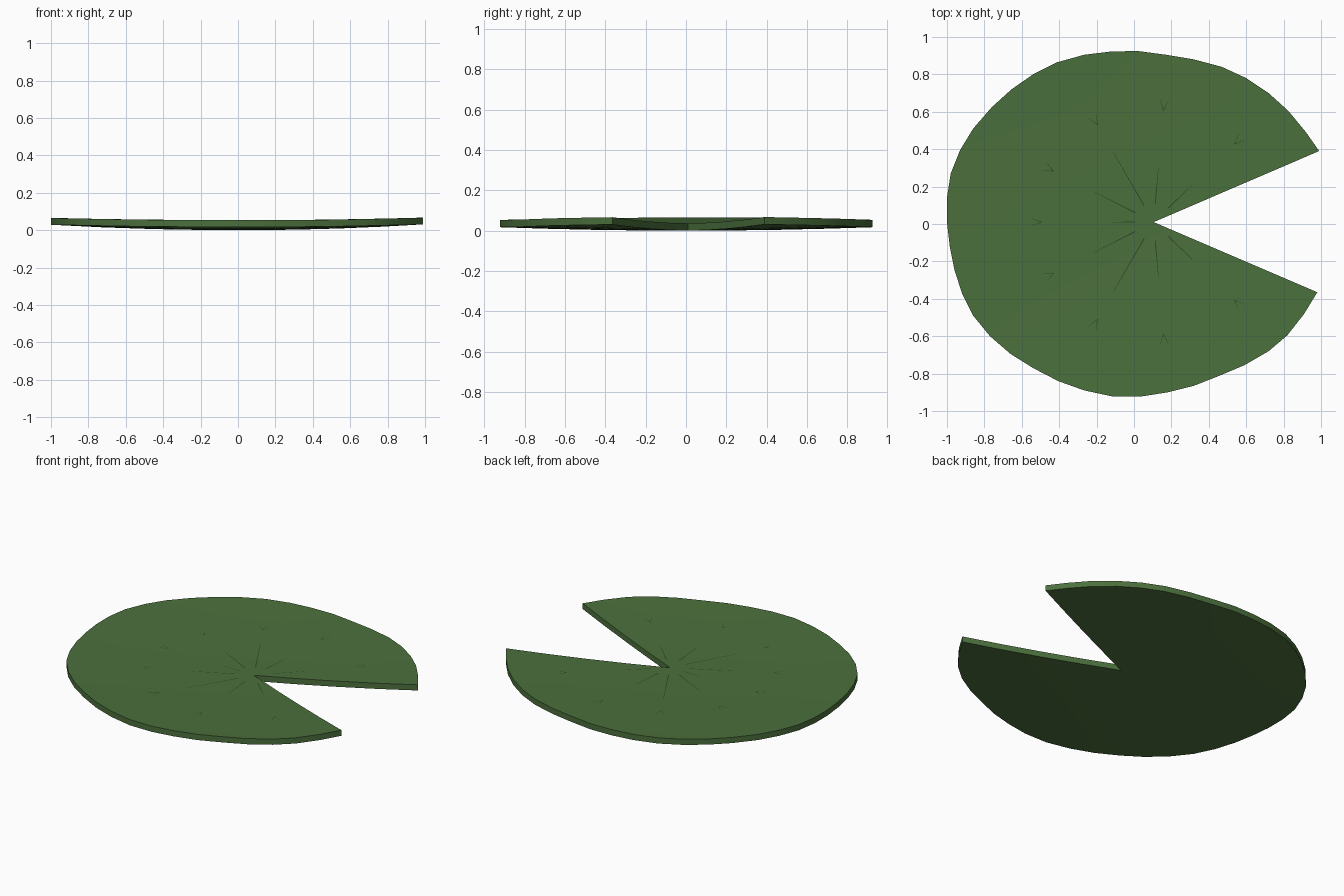
import bpy, bmesh, math
from mathutils import Vector

if "Cube" in bpy.data.objects:
    bpy.data.objects.remove(bpy.data.objects["Cube"])

HUB = Vector((0.105, 0.01))
THICK = 0.036

# rim of the leaf, from one notch tip round to the other
RIM = [(.99, .39), (.92, .49), (.825, .605), (.72, .70), (.60, .78), (.47, .84),
       (.32, .88), (.17, .905), (.02, .925), (-.125, .922), (-.265, .905),
       (-.41, .865), (-.54, .80), (-.655, .72), (-.76, .625), (-.86, .51),
       (-.93, .395), (-.98, .27), (-1, .14), (-1, .01), (-.985, -.12),
       (-.96, -.245), (-.92, -.37), (-.86, -.49), (-.77, -.60), (-.66, -.695),
       (-.54, -.77), (-.405, -.84), (-.265, -.89), (-.115, -.922), (.04, -.922),
       (.18, -.90), (.32, -.865), (.46, -.81), (.59, -.755), (.72, -.68),
       (.82, -.595), (.91, -.48), (.98, -.365)]


def material(name, rgb):
    m = bpy.data.materials.new(name)
    m.diffuse_color = (*rgb, 1)
    m.use_nodes = True
    m.node_tree.nodes["Principled BSDF"].inputs["Base Color"].default_value = m.diffuse_color
    return m


def height(x, y):
    """Shallow dish: height of the underside."""
    return 0.029 * x * x + 0.020 * y * y


def finish(bm, name, mat):
    bmesh.ops.recalc_face_normals(bm, faces=bm.faces)
    me = bpy.data.meshes.new(name)
    bm.to_mesh(me)
    bm.free()
    ob = bpy.data.objects.new(name, me)
    bpy.context.collection.objects.link(ob)
    me.materials.append(mat)
    return ob


leaf_green = material("leaf green", (0.071, 0.162, 0.046))
vein_green = material("dark vein green", (0.03, 0.065, 0.022))

# leaf: fan of rings from the hub, thickened downwards
bm = bmesh.new()
hub = bm.verts.new((*HUB, THICK + height(*HUB)))
rings = []
for f in (0.25, 0.5, 0.75, 1.0):
    ring = []
    for p in RIM:
        q = HUB.lerp(Vector(p), f)
        ring.append(bm.verts.new((q.x, q.y, THICK + height(q.x, q.y))))
    rings.append(ring)
for i in range(len(RIM) - 1):
    bm.faces.new((hub, rings[0][i], rings[0][i + 1]))
    for a, b in zip(rings, rings[1:]):
        bm.faces.new((a[i], b[i], b[i + 1], a[i + 1]))
under = bmesh.ops.extrude_face_region(bm, geom=bm.faces[:], use_keep_orig=True)
bmesh.ops.translate(bm, vec=(0, 0, -THICK),
                    verts=[v for v in under["geom"] if isinstance(v, bmesh.types.BMVert)])
leaf = finish(bm, "lily_pad_leaf", leaf_green)
bpy.context.view_layer.objects.active = leaf
leaf.select_set(True)
bpy.ops.object.shade_smooth_by_angle(angle=math.radians(30))


# veins: fine slivers barely proud of the leaf
def sliver(bm, p, angle, length, width):
    d = Vector((math.cos(angle), math.sin(angle)))
    n = Vector((-d.y, d.x)) * width / 2
    steps = max(1, round(length / 0.06))
    rows = []
    for k in range(steps + 1):
        t = k / steps
        c = p + d * length * t
        rows.append([bm.verts.new((q.x, q.y, THICK + height(q.x, q.y) + 0.0016))
                     for q in (c + n * (1 - 0.6 * t), c - n * (1 - 0.6 * t))])
    for a, b in zip(rows, rows[1:]):
        bm.faces.new((a[0], a[1], b[1], b[0]))


bm = bmesh.new()
# angle, start and length of each main vein; mirrored across the notch axis
for deg, start, length in ((44, .11, .18), (85, .10, .20), (120, .10, .33),
                           (153, .11, .25), (180, .10, .12)):
    for side in ((1, -1) if deg < 180 else (1,)):
        a = math.radians(deg) * side
        d = Vector((math.cos(a), math.sin(a)))
        sliver(bm, HUB + d * start, a, length, 0.006)
        # small fork further out
        for turn in (-22, 22):
            sliver(bm, HUB + d * 0.6, a + math.radians(turn), 0.06, 0.004)
finish(bm, "leaf_veins", vein_green)
